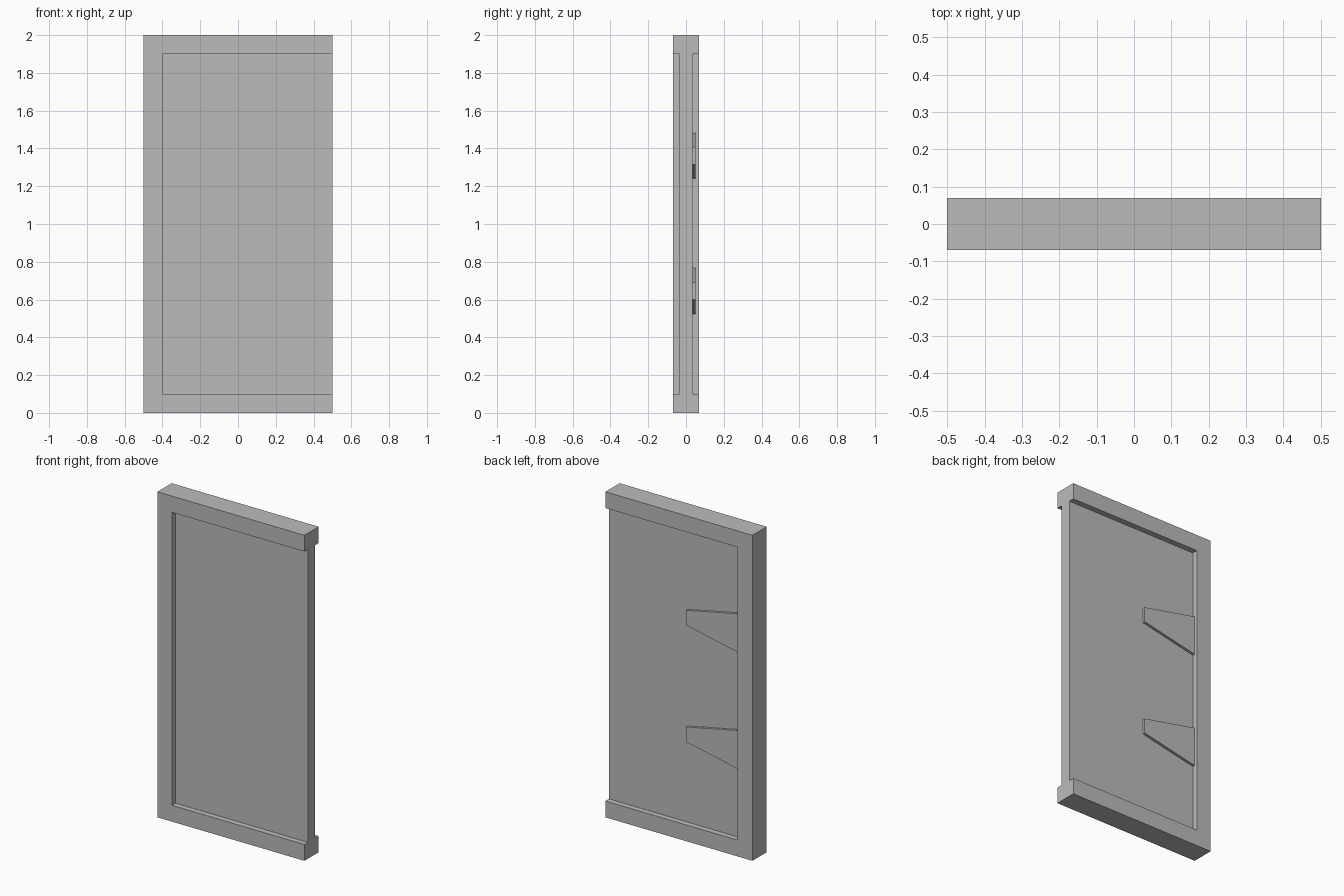
import bpy
import bmesh

# Remove the default cube
cube = bpy.data.objects.get("Cube")
if cube:
    bpy.data.objects.remove(cube, do_unlink=True)

HALF_W, HEIGHT, HALF_D = 0.5, 2.0, 0.069
BORDER, PANEL_HALF_D, BRACKET_BACK = 0.1, 0.034, 0.05

grey = bpy.data.materials.new("plain grey")
grey.use_nodes = True
grey.diffuse_color = (0.5, 0.5, 0.5, 1)
grey.node_tree.nodes["Principled BSDF"].inputs["Base Color"].default_value = (0.5, 0.5, 0.5, 1)


def extrude_profile(name, outline, y_front, y_back):
    """Extrude a closed x-z outline from y_front to y_back."""
    bm = bmesh.new()
    face = bm.faces.new([bm.verts.new((x, y_front, z)) for x, z in outline])
    result = bmesh.ops.extrude_face_region(bm, geom=[face])
    moved = [v for v in result["geom"] if isinstance(v, bmesh.types.BMVert)]
    bmesh.ops.translate(bm, verts=moved, vec=(0, y_back - y_front, 0))
    bmesh.ops.recalc_face_normals(bm, faces=bm.faces)
    mesh = bpy.data.meshes.new(name)
    bm.to_mesh(mesh)
    bm.free()
    mesh.materials.append(grey)
    obj = bpy.data.objects.new(name, mesh)
    bpy.context.collection.objects.link(obj)
    return obj


left, right = -HALF_W + BORDER, HALF_W
low, high = BORDER, HEIGHT - BORDER

# Three-sided frame, open on the +x side
extrude_profile("frame", [
    (-HALF_W, 0), (right, 0), (right, low), (left, low),
    (left, high), (right, high), (right, HEIGHT), (-HALF_W, HEIGHT),
], -HALF_D, HALF_D)

# Recessed panel, flush with the frame ends on the open side
extrude_profile("panel", [(left, low), (right, low), (right, high), (left, high)],
                -PANEL_HALF_D, PANEL_HALF_D)

# Tapered hinge plates on the back
for name, z in (("lower_hinge_plate", 0.645), ("upper_hinge_plate", 1.362)):
    tip = -0.036
    extrude_profile(name, [
        (left, z - 0.121), (tip, z - 0.046), (tip, z + 0.046), (left, z + 0.121),
    ], PANEL_HALF_D, BRACKET_BACK)
